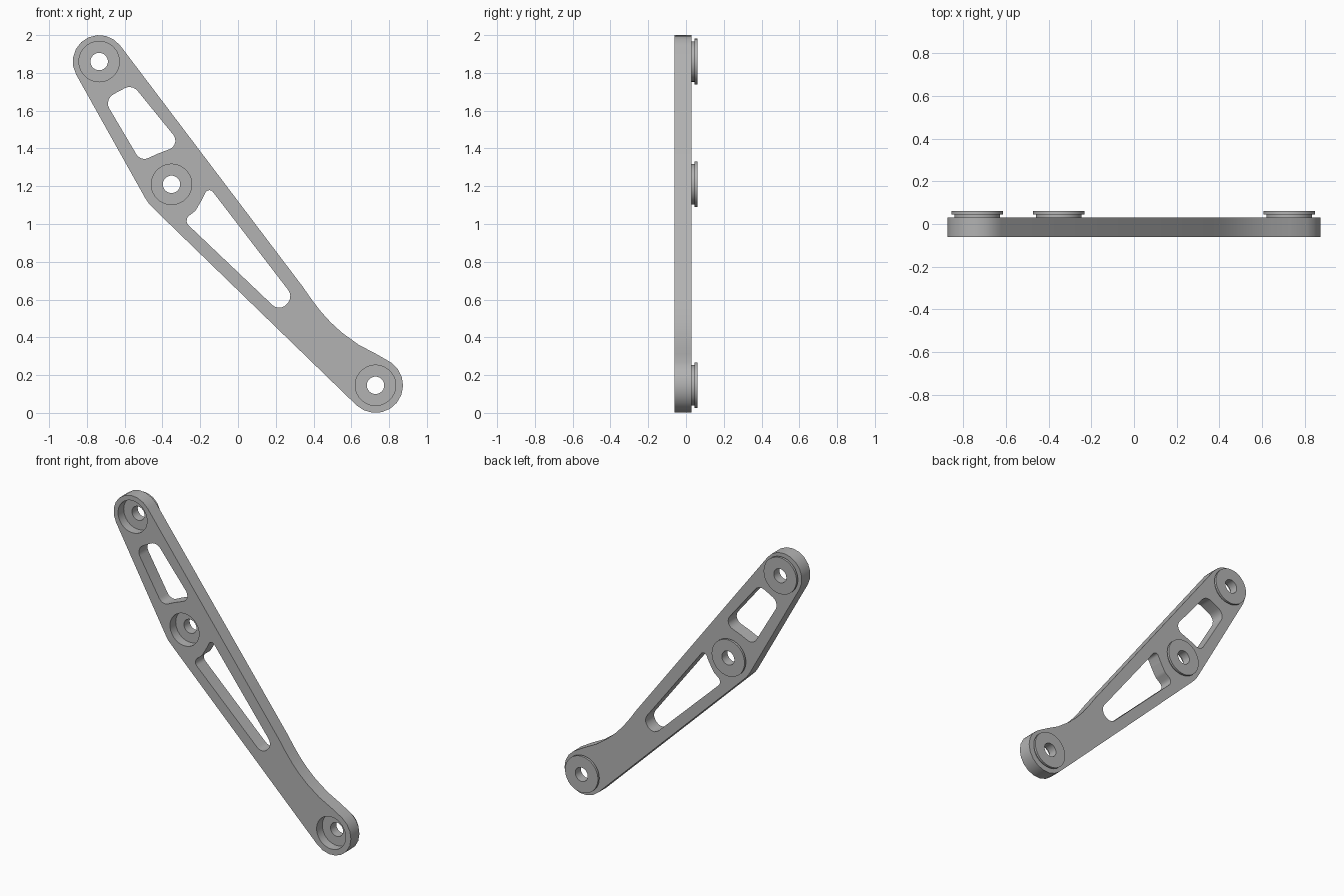
import bpy, bmesh
from math import sin, cos, pi, radians, tan
from mathutils import Vector, Matrix

if "Cube" in bpy.data.objects:
    bpy.data.objects.remove(bpy.data.objects["Cube"], do_unlink=True)

grey = bpy.data.materials.new("satin grey")
grey.use_nodes = True
colour = (0.45, 0.45, 0.45, 1)
grey.diffuse_color = colour
grey.node_tree.nodes["Principled BSDF"].inputs["Base Color"].default_value = colour

FRONT, BACK = -0.06, 0.03
BORE, FLANGE, HOLE = 0.107, 0.121, 0.046
PIVOTS = {"top": (-0.735, 1.86), "middle": (-0.352, 1.21), "bottom": (0.728, 0.146)}


def arc(centre, r, start, end, n):
    """Points along an arc, angles in degrees."""
    angles = [radians(start + (end - start) * i / n) for i in range(n + 1)]
    return [(centre[0] + r * cos(a), centre[1] + r * sin(a)) for a in angles]


def rounded(corners, r, n=5):
    """Polygon with every corner replaced by a fillet."""
    pts = []
    for i, c in enumerate(corners):
        p = Vector(c)
        a, b = Vector(corners[i - 1]) - p, Vector(corners[(i + 1) % len(corners)]) - p
        reach = min(r / tan(a.angle(b) / 2), a.length * 0.48, b.length * 0.48)
        a, b = p + a.normalized() * reach, p + b.normalized() * reach
        # A rational quadratic gives a true circular fillet
        w = sin((a - p).angle(b - p) / 2)
        for k in range(n + 1):
            t = k / n
            f = ((1 - t) ** 2, 2 * w * t * (1 - t), t * t)
            pts.append((a * f[0] + p * f[1] + b * f[2]) / sum(f))
    return pts


def finish(name, bm):
    bmesh.ops.remove_doubles(bm, verts=bm.verts, dist=0.0002)
    bmesh.ops.recalc_face_normals(bm, faces=bm.faces)
    mesh = bpy.data.meshes.new(name)
    bm.to_mesh(mesh)
    bm.free()
    mesh.materials.clear()
    mesh.materials.append(grey)
    ob = bpy.data.objects.new(name, mesh)
    bpy.context.collection.objects.link(ob)
    bpy.ops.object.select_all(action="DESELECT")
    ob.select_set(True)
    bpy.context.view_layer.objects.active = ob
    bpy.ops.object.shade_smooth_by_angle(angle=radians(30))
    return ob


def plate(name, loops):
    """Filled outline with holes, extruded from front to back."""
    curve = bpy.data.curves.new(name, "CURVE")
    curve.dimensions = "2D"
    curve.fill_mode = "BOTH"
    curve.extrude = (BACK - FRONT) / 2
    for loop in loops:
        spline = curve.splines.new("POLY")
        spline.points.add(len(loop) - 1)
        for point, (x, z) in zip(spline.points, loop):
            point.co = (x, z, 0, 1)
        spline.use_cyclic_u = True
    helper = bpy.data.objects.new(name + "_outline", curve)
    bpy.context.collection.objects.link(helper)
    graph = bpy.context.evaluated_depsgraph_get()
    bm = bmesh.new()
    bm.from_mesh(helper.evaluated_get(graph).to_mesh())
    bpy.data.objects.remove(helper, do_unlink=True)
    bm.transform(Matrix.Translation((0, (FRONT + BACK) / 2, 0)) @ Matrix.Rotation(pi / 2, 4, "X"))
    return finish(name, bm)


def lathe(name, centre, profile, n=40):
    """Closed (radius, y) profile spun about the y axis."""
    bm = bmesh.new()
    rings = [[bm.verts.new((centre[0] + x, y, centre[1] + z))
              for x, z in arc((0, 0), r, 0, 360 - 360 / n, n - 1)] for r, y in profile]
    for k, ring in enumerate(rings):
        prev = rings[k - 1]
        for i in range(n):
            j = (i + 1) % n
            bm.faces.new((prev[i], prev[j], ring[j], ring[i]))
    return finish(name, bm)


# Arm outline: rounded ends, bent underside, swept lower neck
outline = arc(PIVOTS["top"], 0.14, 37, 209, 9)
outline += [(-0.49, 1.135), (-0.47, 1.105), (-0.44, 1.075)]
outline += arc(PIVOTS["bottom"], 0.146, 226, 416, 10)
outline += [(0.73, 0.313), (0.64, 0.36), (0.55, 0.425), (0.49, 0.48),
            (0.44, 0.535), (0.39, 0.6), (0.345, 0.665)]

# Lightening windows
upper_window = rounded([(-0.71, 1.66), (-0.56, 1.74), (-0.3, 1.42),
                        (-0.43, 1.37), (-0.515, 1.33)], 0.055)
lower_window = rounded([(-0.29, 1.02), (-0.225, 1.07), (-0.19, 1.13), (-0.156, 1.2),
                        (0.294, 0.614), (0.22, 0.535)], 0.055)

# Arm plate with its three bearing bores
bores = [arc(c, BORE, 0, 351, 39) for c in PIVOTS.values()]
plate("arm_plate", [outline, upper_window, lower_window] + bores)

# Flanged bushings: recessed floor in front, collar behind
for place, centre in PIVOTS.items():
    lathe(place + "_bushing", centre,
          [(HOLE, 0.0), (BORE, 0.0), (BORE, 0.045), (FLANGE, 0.045),
           (FLANGE, 0.06), (HOLE, 0.06)])
